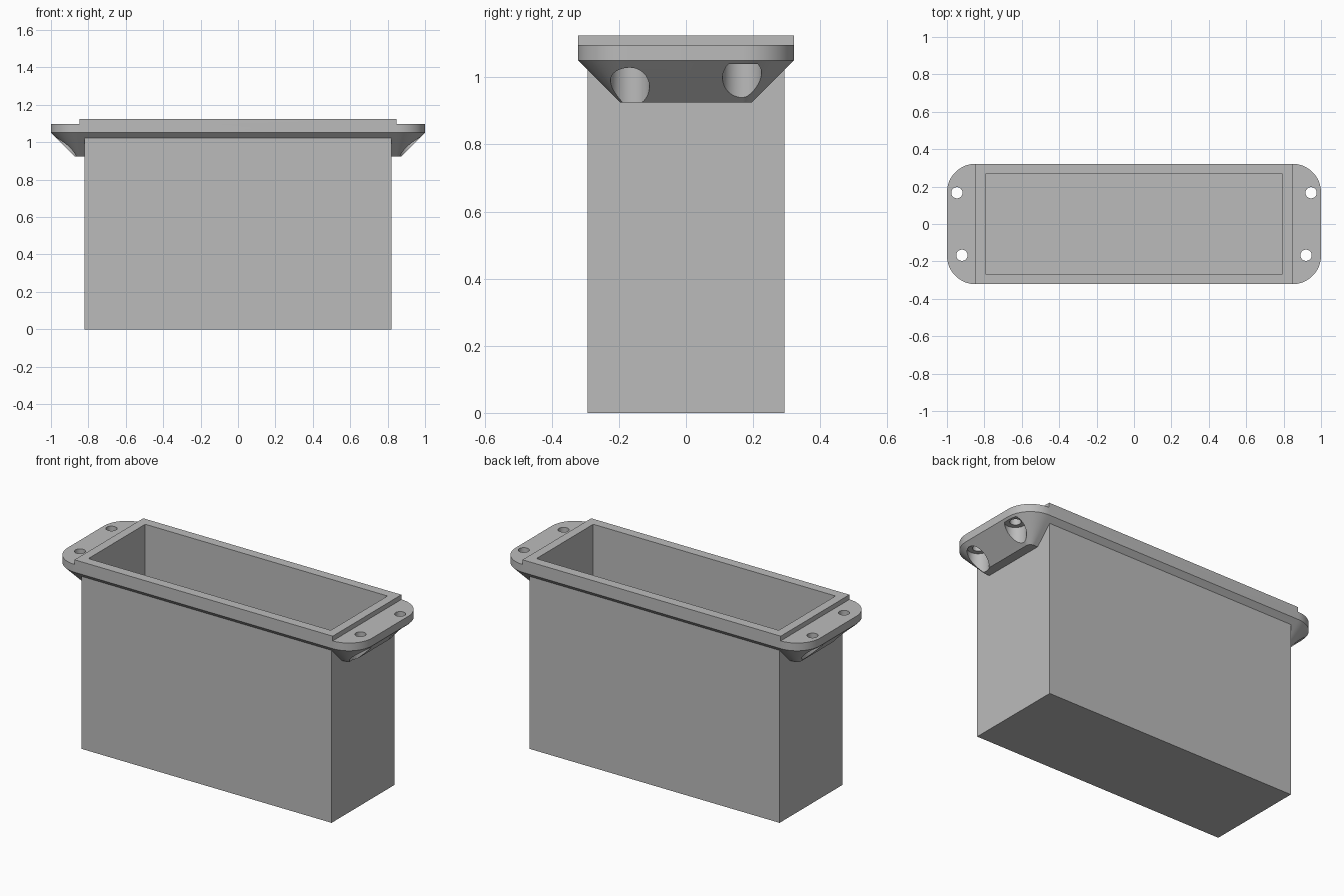
import bpy, bmesh
from math import cos, sin, pi

if "Cube" in bpy.data.objects:
    bpy.data.objects.remove(bpy.data.objects["Cube"], do_unlink=True)

grey = bpy.data.materials.new("plain_grey")
grey.use_nodes = True
colour = (0.5, 0.5, 0.5, 1)
grey.diffuse_color = colour
grey.node_tree.nodes["Principled BSDF"].inputs["Base Color"].default_value = colour

HALF_X, HALF_Y, CORNER = 1.0, 0.322, 0.153
Z_TAPER, Z_FLANGE, Z_SHELF, Z_RIM = 0.925, 1.051, 1.097, 1.125


def outline(hx, hy, r, steps=16):
    """Rounded rectangle, counter-clockwise; r = 0 gives a plain one."""
    if r == 0:
        return [(hx, hy), (-hx, hy), (-hx, -hy), (hx, -hy)]
    points = []
    for k, (sx, sy) in enumerate([(1, 1), (-1, 1), (-1, -1), (1, -1)]):
        for i in range(steps + 1):
            a = (k + i / steps) * pi / 2
            points.append((sx * (hx - r) + r * cos(a), sy * (hy - r) + r * sin(a)))
    return points


def circle(x, y, r, steps=40):
    return [(x + r * cos(2 * pi * i / steps), y + r * sin(2 * pi * i / steps))
            for i in range(steps)]


def loft(name, sections):
    """Closed solid through (outline, height) sections, bottom to top."""
    bm = bmesh.new()
    rings = [[bm.verts.new((x, y, z)) for x, y in pts] for pts, z in sections]
    n = len(rings[0])
    bm.faces.new(rings[0][::-1])
    bm.faces.new(rings[-1])
    for low, high in zip(rings, rings[1:]):
        for i in range(n):
            j = (i + 1) % n
            bm.faces.new((low[i], low[j], high[j], high[i]))
    mesh = bpy.data.meshes.new(name)
    bm.to_mesh(mesh)
    bm.free()
    mesh.materials.append(grey)
    obj = bpy.data.objects.new(name, mesh)
    bpy.context.collection.objects.link(obj)
    return obj


def combine(target, tool, operation):
    mod = target.modifiers.new(tool.name, 'BOOLEAN')
    mod.operation = operation
    mod.solver = 'EXACT'
    mod.object = tool
    bpy.context.view_layer.objects.active = target
    bpy.ops.object.modifier_apply(modifier=mod.name)
    bpy.data.objects.remove(tool, do_unlink=True)


# Flange with rounded ends and a 45 degree tapered underside
inset = Z_FLANGE - Z_TAPER
full = outline(HALF_X, HALF_Y, CORNER)
housing = loft("box_housing", [
    (outline(HALF_X - inset, HALF_Y - inset, CORNER - inset), Z_TAPER),
    (full, Z_FLANGE), (full, Z_SHELF)])

# Deep box body and raised rim
body = outline(0.82, 0.294, 0)
combine(housing, loft("body", [(body, 0), (body, 1.08)]), 'UNION')
rim = outline(HALF_X - CORNER, HALF_Y, 0)
combine(housing, loft("rim", [(rim, Z_SHELF), (rim, Z_RIM)]), 'UNION')

# Screw holes with counterbores from below
for side in (-1, 1):
    for x, y in ((0.947, 0.167), (0.92, -0.167)):
        bore = circle(side * x, y, 0.058)
        hole = circle(side * x, y, 0.03)
        combine(housing, loft("counterbore", [(bore, 0.85), (bore, 1.04)]), 'DIFFERENCE')
        combine(housing, loft("screw_hole", [(hole, 1.0), (hole, 1.2)]), 'DIFFERENCE')

# Open interior
inside = outline(0.795, 0.266, 0)
combine(housing, loft("cavity", [(inside, 0.027), (inside, 1.3)]), 'DIFFERENCE')

bpy.ops.object.select_all(action='DESELECT')
housing.select_set(True)
bpy.context.view_layer.objects.active = housing
bpy.ops.object.shade_smooth_by_angle(angle=pi / 6)
